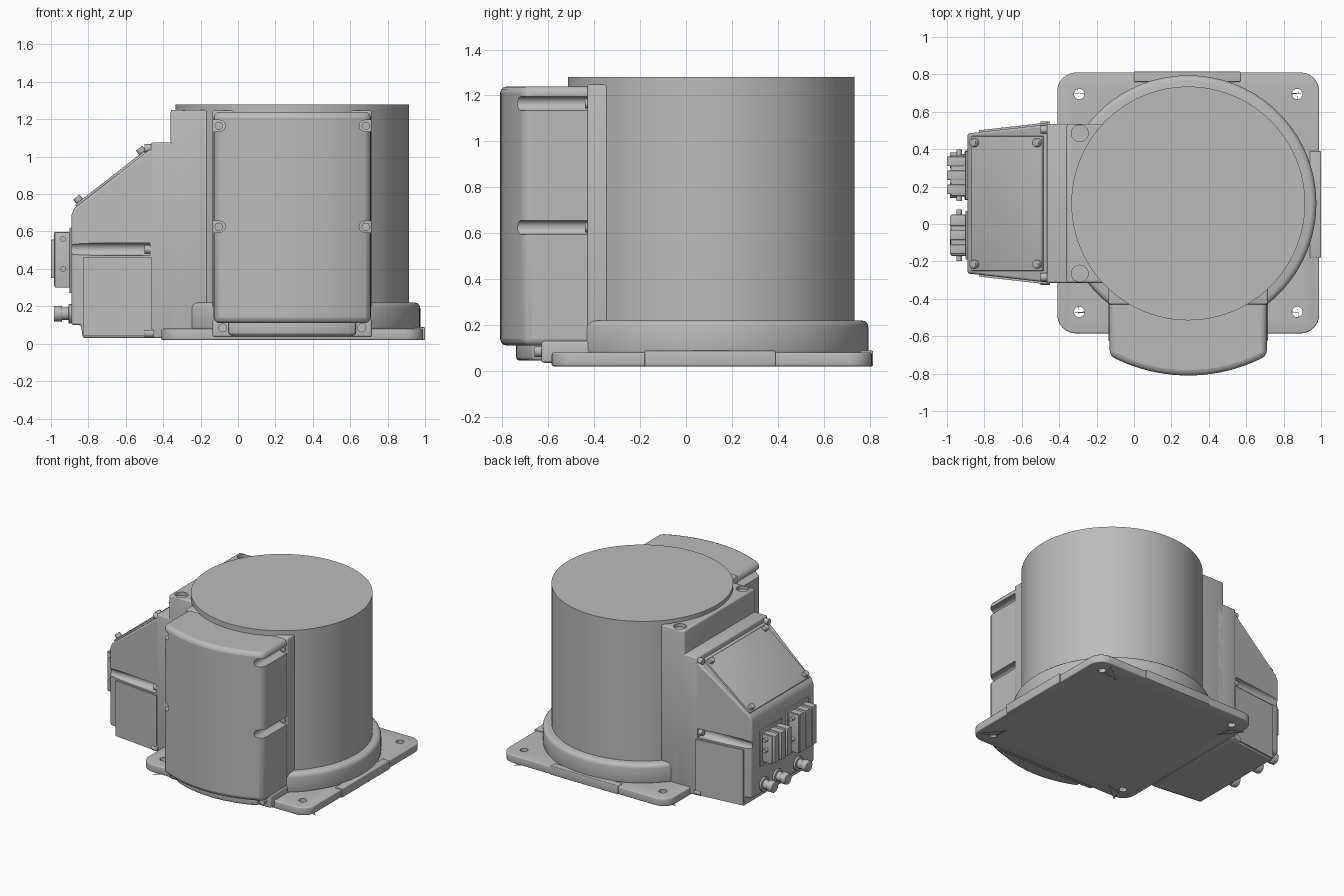
import bpy, bmesh
from math import sin, cos, pi, atan2
from mathutils import Vector

if "Cube" in bpy.data.objects:
    bpy.data.objects.remove(bpy.data.objects["Cube"])

grey = bpy.data.materials.new("machine grey")
grey.use_nodes = True
COLOUR = (0.5, 0.5, 0.5, 1)
grey.diffuse_color = COLOUR
grey.node_tree.nodes["Principled BSDF"].inputs["Base Color"].default_value = COLOUR

CX, CY = 0.29, 0.11          # axis of the round housing


def apply(ob, kind, **settings):
    m = ob.modifiers.new(kind, kind)
    for key, value in settings.items():
        setattr(m, key, value)
    bpy.ops.object.select_all(action="DESELECT")
    bpy.context.view_layer.objects.active = ob
    ob.select_set(True)
    bpy.ops.object.modifier_apply(modifier=m.name)


def finish(ob, bevel=0, segments=3):
    if bevel:
        apply(ob, "BEVEL", width=bevel, segments=segments, limit_method="ANGLE", angle_limit=0.6)
    bpy.ops.object.select_all(action="DESELECT")
    bpy.context.view_layer.objects.active = ob
    ob.select_set(True)
    bpy.ops.object.shade_smooth_by_angle(angle=0.6)
    return ob


def prism(name, outline, lo, hi, axis="z", bevel=0):
    """Extrude a 2D outline along an axis."""
    place = {"x": lambda a, b, h: (h, a, b),
             "y": lambda a, b, h: (a, h, b),
             "z": lambda a, b, h: (a, b, h)}[axis]
    bm = bmesh.new()
    rings = [[bm.verts.new(place(a, b, h)) for a, b in outline] for h in (lo, hi)]
    bm.faces.new(rings[0])
    bm.faces.new(rings[1])
    n = len(outline)
    for i in range(n):
        j = (i + 1) % n
        bm.faces.new((rings[0][i], rings[0][j], rings[1][j], rings[1][i]))
    bmesh.ops.recalc_face_normals(bm, faces=bm.faces)
    mesh = bpy.data.meshes.new(name)
    bm.to_mesh(mesh)
    bm.free()
    mesh.materials.append(grey)
    ob = bpy.data.objects.new(name, mesh)
    bpy.context.collection.objects.link(ob)
    return finish(ob, bevel)


def arc(a, b, r, start, end, n):
    return [(a + r * cos(start + (end - start) * i / n),
             b + r * sin(start + (end - start) * i / n)) for i in range(n + 1)]


def cyl(name, a, b, r, lo, hi, axis="z", n=24, bevel=0):
    return prism(name, arc(a, b, r, 0, 2 * pi, n)[:-1], lo, hi, axis, bevel)


def box(name, x, y, z, bevel=0):
    return prism(name, [(x[0], y[0]), (x[1], y[0]), (x[1], y[1]), (x[0], y[1])], *z, "z", bevel)


def cut(ob, cutter):
    cutter.hide_render = True
    apply(ob, "BOOLEAN", operation="DIFFERENCE", object=cutter, solver="EXACT")
    bpy.data.objects.remove(cutter)
    finish(ob)


def slot(side, a, z, r):
    """Round-bottomed slot outline, open towards the given side."""
    pts = [(a - side * r * cos(t), z + r * sin(t)) for t in [pi * i / 8 - pi / 2 for i in range(9)]]
    return pts + [(a + side * 0.2, z + r), (a + side * 0.2, z - r)]


# Base plate with rounded corners, four feet and bolt holes
X0, X1, Y0, Y1, R = -0.41, 0.99, -0.585, 0.81, 0.1
corners = [(X1, Y1, -1, -1), (X0, Y1, 1, -1), (X0, Y0, 1, 1), (X1, Y0, -1, 1)]
outline = []
for i, (x, y, sx, sy) in enumerate(corners):
    outline += arc(x + sx * R, y + sy * R, R, i * pi / 2, (i + 1) * pi / 2, 8)
base = prism("base_plate", outline, 0.02, 0.08, "z", 0.008)
for i, (x, y, sx, sy) in enumerate(corners):
    rim = arc(x + sx * R, y + sy * R, R, i * pi / 2, (i + 1) * pi / 2, 8)
    ends = [(x + sx * 0.26, y), (x + sx * 0.26, y + sy * 0.13),
            (x + sx * 0.13, y + sy * 0.26), (x, y + sy * 0.26)]
    foot = prism("foot", rim + (ends if i % 2 else ends[::-1]), 0, 0.03)
    hx, hy = x + sx * 0.117, y + sy * 0.115
    for part in (base, foot):
        cut(part, cyl("hole_cutter", hx, hy, 0.028, -0.1, 0.2))
box("side_tab", (0.94, 1.0), (-0.18, 0.39), (0.02, 0.088), 0.005)
box("back_tab", (0.0, 0.57), (0.76, 0.815), (0.02, 0.088), 0.005)

# Round housing and its foot flange
cyl("flange_ring", CX, CY, 0.685, 0.06, 0.22, "z", 96, 0.03)
cyl("housing", CX, CY, 0.625, 0.07, 1.28, "z", 96)

# Bowed front cover with screw slots on both sides
bow = arc(CX, 0.075, 0.885, -pi / 2 - 0.495, -pi / 2 + 0.495, 20)
cover = prism("front_cover", [(-0.13, -0.25)] + bow + [(0.71, -0.25)], 0.11, 1.24, "z")
finish(cover, 0.03)
frame = box("cover_frame", (-0.136, 0.716), (-0.43, -0.25), (0.035, 1.247), 0.01)
lower = box("cover_foot", (-0.136, 0.716), (-0.63, -0.3), (0.035, 0.13), 0.012)
lip = arc(CX, 0.075, 0.815, -pi / 2 - 0.43, -pi / 2 + 0.43, 16)
prism("lower_lip", [(-0.05, -0.5)] + lip + [(0.63, -0.5)], 0.045, 0.13, "z", 0.015)
for side in (-1, 1):
    x = CX + side * 0.388
    for z in (1.165, 0.625):
        cut(cover, prism("slot_cutter", slot(side, x, z, 0.03), -0.95, -0.4, "y"))
        cyl("cover_screw", x + side * 0.005, z, 0.022, -0.44, -0.39, "y", 16)
    cyl("foot_screw", CX + side * 0.372, 0.085, 0.024, -0.66, -0.6, "y", 16)

# Side mount joining the connector box to the housing
mount = box("side_mount", (-0.36, 0.0), (-0.315, 0.535), (0.07, 1.25), 0.012)
for y in (-0.265, 0.485):
    cut(mount, cyl("pocket_cutter", -0.29, y, 0.045, 1.225, 1.4))
box("mount_step", (-0.465, -0.3), (-0.315, 0.535), (0.03, 1.075), 0.01)

# Connector box, narrowing outwards, with sloped shoulder
profile = [(-0.44, 0.03), (-0.83, 0.03), (-0.84, 0.1), (-0.89, 0.1),
           (-0.89, 0.69), (-0.875, 0.725), (-0.47, 1.04), (-0.44, 1.04)]
case = prism("connector_box", profile, -0.315, 0.535, "y")
for v in case.data.vertices:
    v.co.y = CY + (v.co.y - CY) * (1 - 0.27 * (-0.44 - v.co.x) ** 1.0 * 0.98)
finish(case, 0.012)
for side in (-1, 1):
    y = CY + side * 0.395
    cut(case, prism("slot_cutter", slot(side, y, 0.505, 0.034), -1.0, -0.47, "x"))
    for z, dy in ((0.505, 0), (0.055, 0.02), (1.045, 0)):
        cyl("box_screw", y + side * dy, z, 0.022, -0.5, -0.45, "x", 16)
    # Raised lower side panel, following the taper
    panel = box("side_panel", (-0.83, -0.46), (-0.01, 0.01), (0.04, 0.46))
    for v in panel.data.vertices:
        v.co.y += CY + side * 0.425 * (1 - 0.265 * (-0.44 - v.co.x))

# Lid on the slope with four screws
slope = atan2(0.315, 0.405)
along = Vector((cos(slope), 0, sin(slope)))
out = Vector((-sin(slope), 0, cos(slope)))
start = Vector((-0.875, CY, 0.725))


def on_slope(ob):
    for v in ob.data.vertices:
        u, w, h = v.co
        v.co = start + along * u + out * h + Vector((0, w, 0))


on_slope(box("slope_lid", (0.015, 0.495), (-0.36, 0.36), (-0.02, 0.012), 0.004))
for u in (0.045, 0.47):
    for w in (-0.325, 0.325):
        on_slope(cyl("lid_screw", u, w, 0.022, 0, 0.04, "z", 16, 0.004))

# Two rectangular plugs with latch pins
for y, z0, z1, tip in ((0.26, 0.34, 0.55, -1.0), (-0.06, 0.3, 0.59, -0.985)):
    box("plug_seat", (-0.9, -0.88), (y - 0.13, y + 0.13), (z0 - 0.03, z1 + 0.03), 0.004)
    box("plug_body", (-0.98, -0.88), (y - 0.11, y + 0.11), (z0, z1), 0.005)
    for dy in (-0.075, 0, 0.075):
        box("plug_rib", (tip, -0.9), (y + dy - 0.025, y + dy + 0.025), (z0 + 0.01, z1 + 0.006), 0.003)
    for z in (z0 + 0.1, z1 - 0.03):
        cyl("latch_pin", -0.935, z, 0.015, y - 0.138, y + 0.138, "y", 12)

# Three round sockets below
for y in (0.34, 0.18, -0.07):
    cyl("socket_collar", y, 0.16, 0.052, -0.905, -0.88, "x", 24, 0.004)
    cyl("socket_body", y, 0.16, 0.034, -0.95, -0.88, "x", 24)
    cyl("socket_end", y, 0.16, 0.042, -0.985, -0.94, "x", 24, 0.005)
